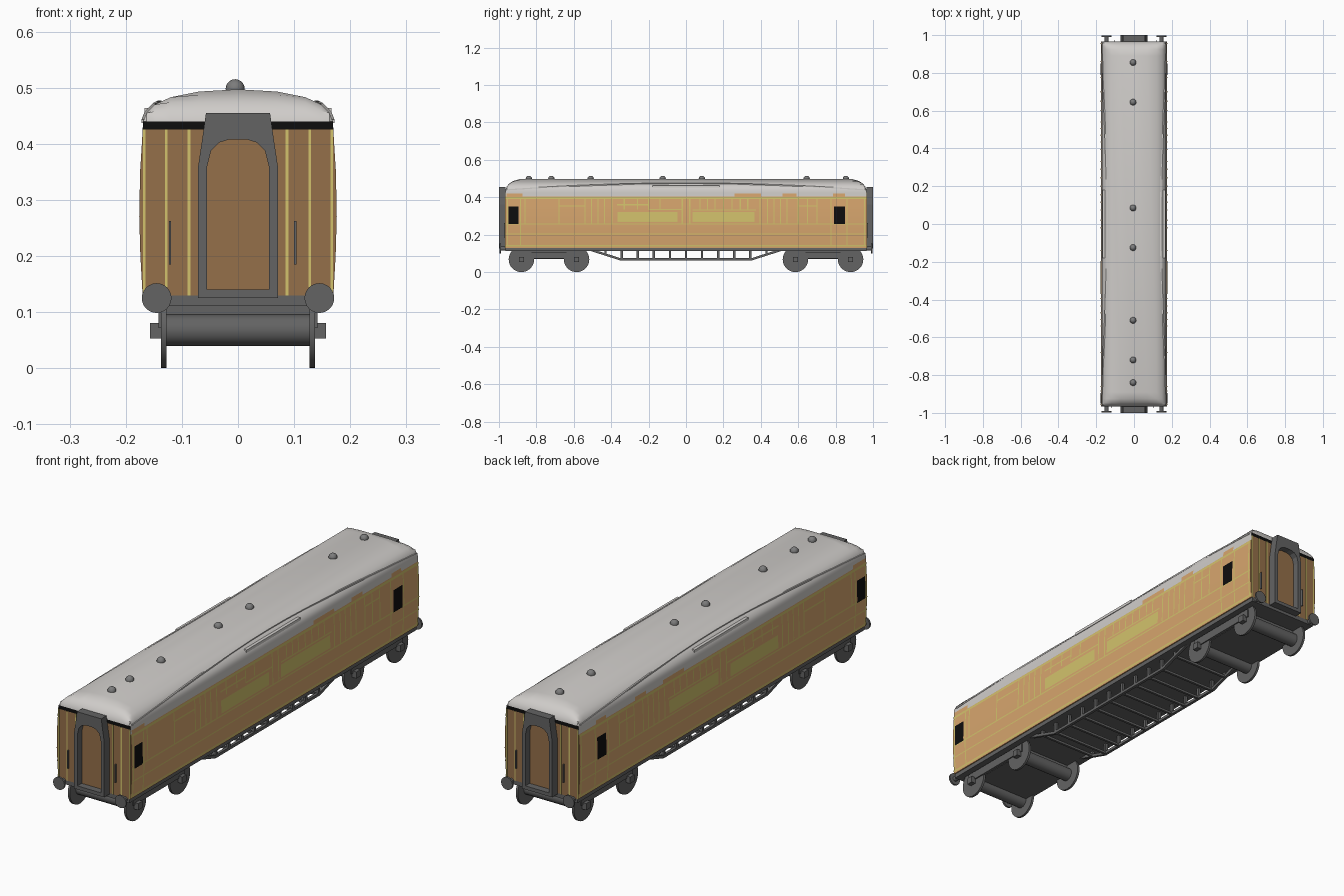
import bpy, bmesh, math
from mathutils import Matrix, Vector

if "Cube" in bpy.data.objects:
    bpy.data.objects.remove(bpy.data.objects["Cube"])


def mat(name, r, g, b):
    m = bpy.data.materials.new(name)
    m.diffuse_color = (r, g, b, 1)
    m.use_nodes = True
    m.node_tree.nodes["Principled BSDF"].inputs["Base Color"].default_value = m.diffuse_color
    return m


ORANGE = mat("varnished_orange", 0.68, 0.38, 0.155)
BROWN = mat("end_brown", 0.30, 0.16, 0.068)
GOLD = mat("gold_lining", 0.65, 0.54, 0.15)
GREY = mat("underframe_grey", 0.125, 0.125, 0.125)
ROOF = mat("roof_white", 0.63, 0.61, 0.59)
VENT = mat("vent_grey", 0.2, 0.2, 0.2)
BLACK = mat("black", 0.004, 0.004, 0.004)


def finish(name, bm, *mats, smooth=False):
    bmesh.ops.recalc_face_normals(bm, faces=bm.faces)
    me = bpy.data.meshes.new(name)
    bm.to_mesh(me)
    bm.free()
    for m in mats:
        me.materials.append(m)
    ob = bpy.data.objects.new(name, me)
    bpy.context.collection.objects.link(ob)
    if smooth:
        bpy.ops.object.select_all(action='DESELECT')
        ob.select_set(True)
        bpy.context.view_layer.objects.active = ob
        bpy.ops.object.shade_smooth_by_angle(angle=math.radians(35))
    return ob


def box(bm, x0, x1, y0, y1, z0, z1):
    m = Matrix.Translation(((x0 + x1) / 2, (y0 + y1) / 2, (z0 + z1) / 2))
    m = m @ Matrix.Diagonal((abs(x1 - x0), abs(y1 - y0), abs(z1 - z0), 1))
    bmesh.ops.create_cube(bm, size=1, matrix=m)


def bar(bm, p, q, w):
    p, q = Vector(p), Vector(q)
    rot = (q - p).to_track_quat('Z', 'Y').to_matrix().to_4x4()
    m = Matrix.Translation((p + q) / 2) @ rot @ Matrix.Diagonal((w, w, (q - p).length, 1))
    bmesh.ops.create_cube(bm, size=1, matrix=m)


def cyl(bm, axis, c, r, length, n=24):
    rot = Matrix.Rotation(math.pi / 2, 4, 'Y' if axis == 'X' else 'X')
    bmesh.ops.create_cone(bm, cap_ends=True, segments=n, radius1=r, radius2=r,
                          depth=length, matrix=Matrix.Translation(c) @ rot)


def loft(bm, rings):
    """Skin closed rings of points and cap both ends."""
    rows = [[bm.verts.new(p) for p in ring] for ring in rings]
    n = len(rows[0])
    for a, b in zip(rows, rows[1:]):
        for i in range(n):
            bm.faces.new((a[i], a[(i + 1) % n], b[(i + 1) % n], b[i]))
    bm.faces.new(rows[0])
    bm.faces.new(rows[-1])


def interp(pts, z):
    """Half width of a profile at height z."""
    for (xa, za), (xb, zb) in zip(pts, pts[1:]):
        if za <= z <= zb:
            return xa + (xb - xa) * (z - za) / (zb - za)
    return pts[0][0] if z < pts[0][1] else pts[-1][0]


END = 0.965
SIDE = [(.170, .13), (.174, .2), (.176, .27), (.1745, .35), (.171, .405), (.170, .425)]
ARCH = [(.170, .425), (.169, .44), (.163, .455), (.148, .470), (.12, .483), (.07, .493), (0, .497)]

# body: bowed sides, brown ends, pale cantrail
bm = bmesh.new()
ring = SIDE + [(-x, z) for x, z in reversed(SIDE)]
loft(bm, [[(x, y, z) for x, z in ring] for y in (-END, END)])
bm.normal_update()
for f in bm.faces:
    if abs(f.normal.y) > .5:
        f.material_index = 1
    elif f.calc_center_median().z > .405:
        f.material_index = 2
finish("carriage_body", bm, ORANGE, BROWN, ROOF, smooth=True)

# roof: arch that slopes down to flat black strips at both ends
bm = bmesh.new()
arch = ARCH + [(-x, z) for x, z in reversed(ARCH[:-1])]
steps = [(END, .44), (.958, .458), (.945, .474), (.925, .487), (.89, .497)]
sections = [(-y, h) for y, h in steps] + list(reversed(steps))
loft(bm, [[(x, y, min(z, h)) for x, z in arch] for y, h in sections])
for f in bm.faces:
    f.normal_update()
    if abs(f.normal.y) > .99:
        f.material_index = 1
finish("roof", bm, ROOF, BLACK, smooth=True)

# rain strips arching along the roof, and gutter boards
bm = bmesh.new()
for s in (1, -1):
    pts = []
    for i in range(17):
        y = -.95 + 1.9 * i / 16
        z = .44 + .034 * (1 - (y / .95) ** 2)
        pts.append((s * interp(ARCH, z), y, z))
    for p, q in zip(pts, pts[1:]):
        bar(bm, p, q, .006)
    box(bm, s * .145, s * .167, -.18, .18, .452, .464)
finish("rain_strips", bm, ROOF)

# roof ventilators
bm = bmesh.new()
for y in (-.84, -.72, -.51, -.125, .085, .645, .855):
    bmesh.ops.create_uvsphere(bm, u_segments=16, v_segments=10, radius=.017,
                              matrix=Matrix.Translation((-.005, y, .498)))
finish("roof_vents", bm, VENT, smooth=True)


def plate(bm, y0, y1, z0, z1, off):
    """Thin skin following the bowed side, on both sides."""
    zs = [z0] + [z for _, z in SIDE if z0 < z < z1] + [z1]
    for s in (1, -1):
        for a, b in zip(zs, zs[1:]):
            xa, xb = s * (interp(SIDE, a) + off), s * (interp(SIDE, b) + off)
            quad = [(xa, y0, a), (xa, y1, a), (xb, y1, b), (xb, y0, b)]
            if s < 0:
                quad.reverse()
            bm.faces.new([bm.verts.new(p) for p in quad])


def skin(name, bm, m):
    """Finish open plates without altering their outward winding."""
    me = bpy.data.meshes.new(name)
    bm.to_mesh(me)
    bm.free()
    me.materials.append(m)
    bpy.context.collection.objects.link(bpy.data.objects.new(name, me))


# gold lining on the sides
bm = bmesh.new()
for z, w in ((.140, .008), (.203, .005), (.257, .006), (.397, .010)):
    plate(bm, -END, END, z - w / 2, z + w / 2, .0015)
for y0, y1 in ((-.366, -.045), (.035, .366)):
    plate(bm, y0, y1, .267, .322, .002)
for y0, y1, z in ((-.68, -.54, .353), (-.37, -.2, .36), (-.2, -.02, .335), (.035, .375, .332),
                  (.60, .70, .353)):
    plate(bm, y0, y1, z - .003, z + .003, .002)
for y in (-.86, -.68, -.54, -.505, -.47, -.435, -.395, -.02, .02,
          .395, .435, .47, .505, .54, .60, .65, .70):
    plate(bm, y - .003, y + .003, .257, .395, .002)
for y in (-.33, -.26, -.2, -.14, .075, .115, .155, .2, .245, .29, .33):
    plate(bm, y - .003, y + .003, .335, .395, .002)
for y in (-.955, -.885, .775, .86, .955):
    plate(bm, y - .003, y + .003, .14, .395, .002)
skin("side_gold_lining", bm, GOLD)

# door tops rising into the cantrail
bm = bmesh.new()
for y0, y1 in ((-.96, -.875), (.26, .40), (.515, .59), (.785, .85)):
    plate(bm, y0, y1, .402, .421, .002)
skin("door_tops", bm, ORANGE)

# dark door windows
bm = bmesh.new()
for y0, y1 in ((-.95, -.895), (.79, .85)):
    plate(bm, y0, y1, .256, .35, .003)
skin("door_windows", bm, BLACK)

# end details: gold strips, handrails, gangway frames, doors, buffers
lining, rails, frames, doors, buffers = [bmesh.new() for _ in range(5)]
outer = [(.071, .125), (.071, .36), (.0635, .41), (.057, .455), (.02, .455)]
inner = [(.055, .14), (.055, .36), (.048, .388), (.034, .402), (.015, .408)]
outer += [(-x, z) for x, z in reversed(outer)]
inner += [(-x, z) for x, z in reversed(inner)]
for s in (1, -1):
    for x in (-.167, -.128, -.0875, .0875, .128, .167):
        box(lining, x - .0025, x + .0025, s * (END - .001), s * (END + .002), .13, .425)
    for x in (-.121, .102):
        box(rails, -s * x - .002, -s * x + .002, s * END, s * (END + .008), .185, .262)
    n = len(outer)
    loops = [[frames.verts.new((x, s * y, z)) for x, z in pts] for pts, y in
             ((outer, END), (outer, 1.0), (inner, 1.0), (inner, END))]
    for a, b in zip(loops, loops[1:] + loops[:1]):
        for i in range(n):
            j = (i + 1) % n
            frames.faces.new((a[i], a[j], b[j], b[i]))
    loft(doors, [[(x, s * y, z) for x, z in inner] for y in (END, END + .006)])
    for x in (-.145, .145):
        cyl(buffers, 'Y', (x, s * .975, .125), .011, .04, 12)
        cyl(buffers, 'Y', (x, s * .993, .125), .0265, .008)
finish("end_gold_strips", lining, GOLD)
finish("end_handrails", rails, GREY)
finish("gangway_frames", frames, GREY)
finish("gangway_doors", doors, BROWN)
finish("buffers", buffers, GREY, smooth=True)

# underframe sill
bm = bmesh.new()
box(bm, -.165, .165, -END, END, .112, .131)
finish("underframe", bm, GREY)

# truss rods with posts and cross bars
bm = bmesh.new()
for s in (1, -1):
    path = [(s * .135, y, z) for y, z in ((-.52, .122), (-.35, .068), (.35, .068), (.52, .122))]
    for p, q in zip(path, path[1:]):
        bar(bm, p, q, .012)
for i in range(11):
    y = -.43 + .086 * i
    z = .068 if abs(y) <= .35 else .068 + (abs(y) - .35) * .054 / .17
    for s in (1, -1):
        box(bm, s * .129, s * .141, y - .006, y + .006, z, .115)
    box(bm, -.135, .135, y - .005, y + .005, z - .005, z + .005)
finish("truss", bm, GREY)

# bogies: frame, axles, wheels and axle boxes
wheels, bogies = bmesh.new(), bmesh.new()
for s in (1, -1):
    box(bogies, -.13, .13, s * .585, s * .88, .07, .112)
    for y in (s * .585, s * .88):
        cyl(wheels, 'X', (0, y, .068), .028, .26, 16)
        for x in (-1, 1):
            cyl(wheels, 'X', (x * .132, y, .068), .068, .01, 32)
            box(bogies, x * .137, x * .157, y - .014, y + .014, .053, .081)
    for x in (-1, 1):
        box(bogies, x * .128, x * .142, s * .56, s * .905, .072, .108)
finish("wheels", wheels, GREY, smooth=True)
finish("bogies", bogies, GREY)
